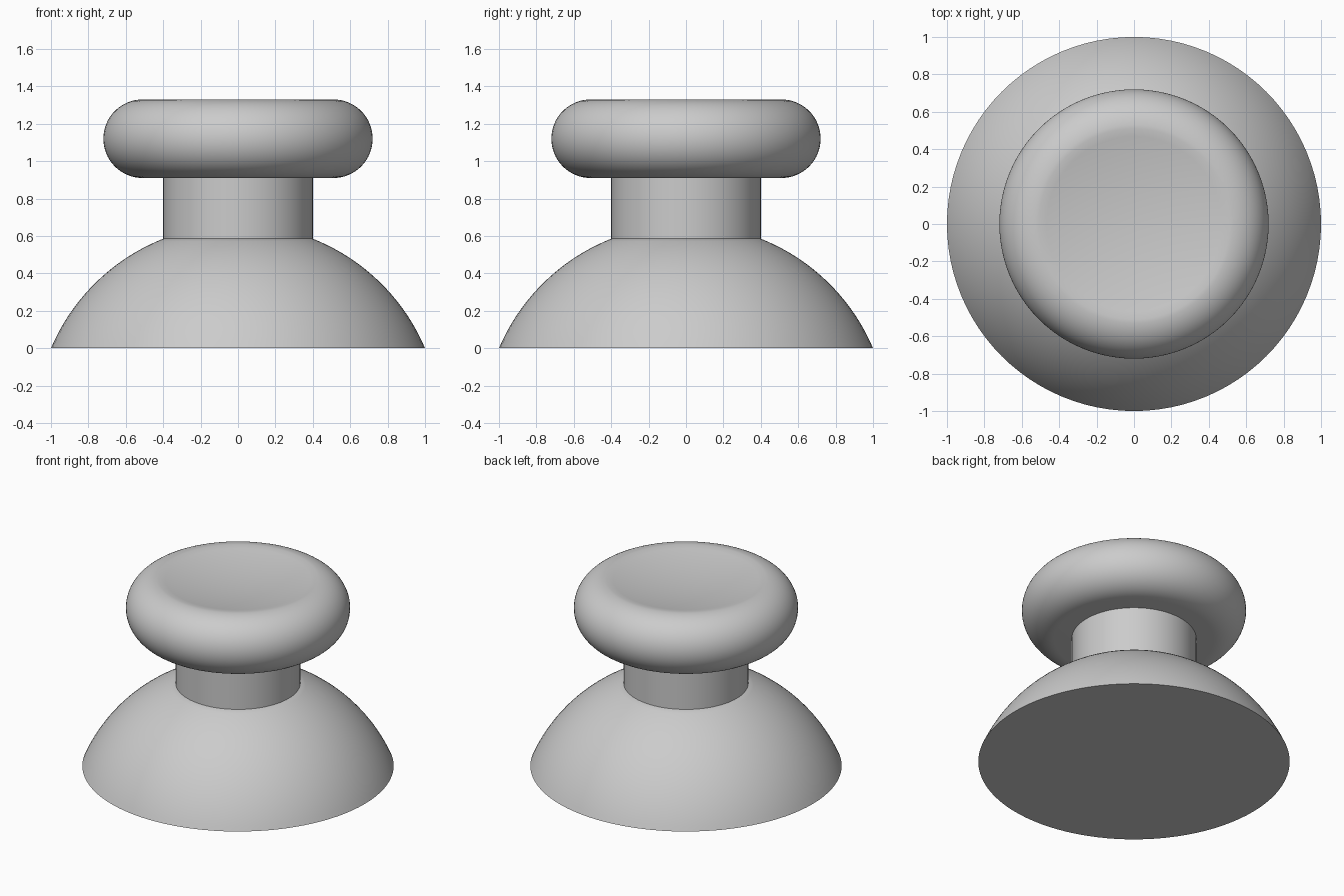
import bpy
import math

cube = bpy.data.objects.get("Cube")
if cube:
    bpy.data.objects.remove(cube, do_unlink=True)

GREY = (0.6, 0.6, 0.6, 1.0)
grey = bpy.data.materials.new("light grey")
grey.use_nodes = True
grey.diffuse_color = GREY
grey.node_tree.nodes["Principled BSDF"].inputs["Base Color"].default_value = GREY


def arc(cx, cz, radius, start, end, steps):
    """Points (radius, height) along an arc, angles in radians."""
    angles = [start + (end - start) * i / steps for i in range(steps + 1)]
    return [(cx + radius * math.cos(a), cz + radius * math.sin(a)) for a in angles]


def lathe(name, profile, segments=96):
    """Spin a bottom-to-top profile about z; points on the axis become poles."""
    verts, rings, faces = [], [], []
    for r, z in profile:
        count = 1 if r < 1e-5 else segments
        rings.append(range(len(verts), len(verts) + count))
        for i in range(count):
            a = 2 * math.pi * i / segments
            verts.append((r * math.cos(a), r * math.sin(a), z))
    for low, high in zip(rings, rings[1:]):
        for i in range(segments):
            j = (i + 1) % segments
            corners = [low[i % len(low)], low[j % len(low)],
                       high[j % len(high)], high[i % len(high)]]
            faces.append(list(dict.fromkeys(corners)))
    mesh = bpy.data.meshes.new(name)
    mesh.from_pydata(verts, [], faces)
    mesh.materials.append(grey)
    obj = bpy.data.objects.new(name, mesh)
    bpy.context.collection.objects.link(obj)
    bpy.ops.object.select_all(action="DESELECT")
    obj.select_set(True)
    bpy.context.view_layer.objects.active = obj
    bpy.ops.object.shade_smooth_by_angle(angle=math.radians(35))
    return obj


# Domed base: spherical cap with a flat underside, cut level under the neck
drop, neck_r, neck_z = 0.425, 0.4, 0.585
dome_r = math.hypot(1, drop)
dome = arc(0, -drop, dome_r, math.asin(drop / dome_r), math.acos(neck_r / dome_r), 24)
lathe("domed_base", [(0, 0)] + dome + [(0, neck_z)])

# Neck
lathe("neck", [(0, neck_z - 0.02), (neck_r, neck_z - 0.02), (neck_r, 0.93), (0, 0.93)])

# Cap: rounded rim with a shallow dished top
rim_x, rim_z, rim_r, depth = 0.51, 1.12, 0.21, 0.05
rim = arc(rim_x, rim_z, rim_r, -math.pi / 2, math.pi / 2, 32)
bowl_r = (rim_x ** 2 + depth ** 2) / (2 * depth)
half = math.asin(rim_x / bowl_r)
bowl = arc(0, rim_z + rim_r - depth + bowl_r, bowl_r,
           -math.pi / 2 + half, -math.pi / 2, 12)
lathe("dished_cap", [(0, rim_z - rim_r)] + rim + bowl[1:])
